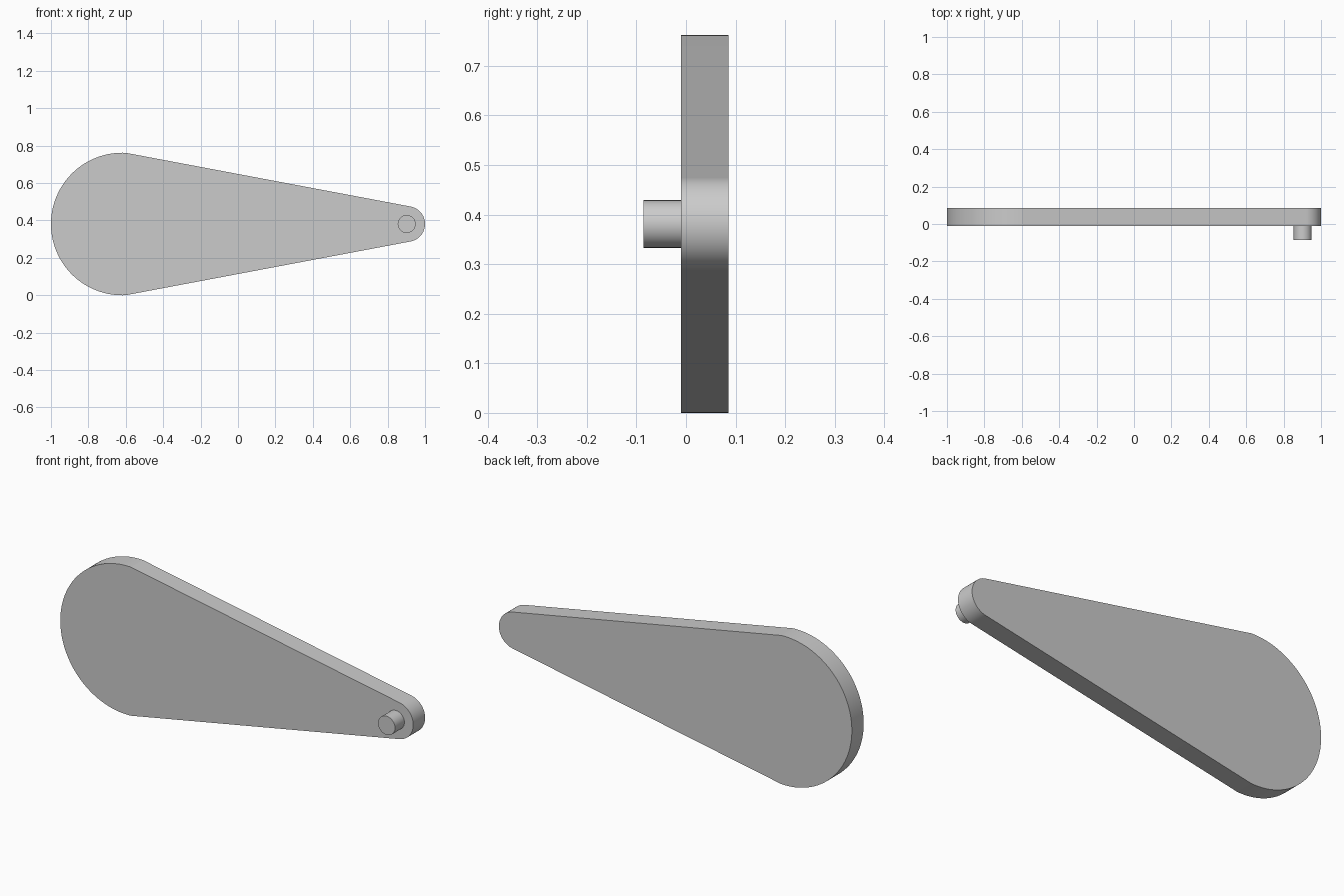
import bpy, bmesh, math

cube = bpy.data.objects.get("Cube")
if cube:
    bpy.data.objects.remove(cube, do_unlink=True)

GREY = (0.6, 0.6, 0.6, 1.0)
mat = bpy.data.materials.new("plain grey")
mat.use_nodes = True
mat.diffuse_color = GREY
mat.node_tree.nodes["Principled BSDF"].inputs["Base Color"].default_value = GREY

MID_Z = 0.381


def arc(cx, radius, start, end, steps):
    """Points of an arc in the x-z plane."""
    angles = [start + (end - start) * i / steps for i in range(steps + 1)]
    return [(cx + radius * math.cos(a), MID_Z + radius * math.sin(a)) for a in angles]


def extrude_outline(name, points, y_front, y_back):
    """Solid plate from an outline, with smooth rounded sides and sharp rims."""
    bm = bmesh.new()
    face = bm.faces.new([bm.verts.new((x, y_front, z)) for x, z in points])
    moved = bmesh.ops.extrude_face_region(bm, geom=[face], use_keep_orig=True)["geom"]
    verts = [g for g in moved if isinstance(g, bmesh.types.BMVert)]
    bmesh.ops.translate(bm, verts=verts, vec=(0, y_back - y_front, 0))
    bmesh.ops.recalc_face_normals(bm, faces=bm.faces)
    mesh = bpy.data.meshes.new(name)
    bm.to_mesh(mesh)
    bm.free()
    mesh.materials.append(mat)
    obj = bpy.data.objects.new(name, mesh)
    bpy.context.collection.objects.link(obj)
    bpy.ops.object.select_all(action="DESELECT")
    obj.select_set(True)
    bpy.context.view_layer.objects.active = obj
    bpy.ops.object.shade_smooth_by_angle(angle=math.radians(7))
    return obj


# Tapered arm: wide round end on the right, narrow round end on the left
wide = math.acos(0.05)
narrow = math.acos(0.19)
outline = arc(-0.619, 0.381, wide, 2 * math.pi - wide, 72)
outline += arc(0.905, 0.095, -narrow, narrow, 64)
extrude_outline("tapered_arm", outline, -0.01, 0.086)

# Round pin on the front of the narrow end
pin = arc(0.902, 0.048, 0, 2 * math.pi, 64)[:-1]
extrude_outline("pin", pin, -0.086, -0.01)
